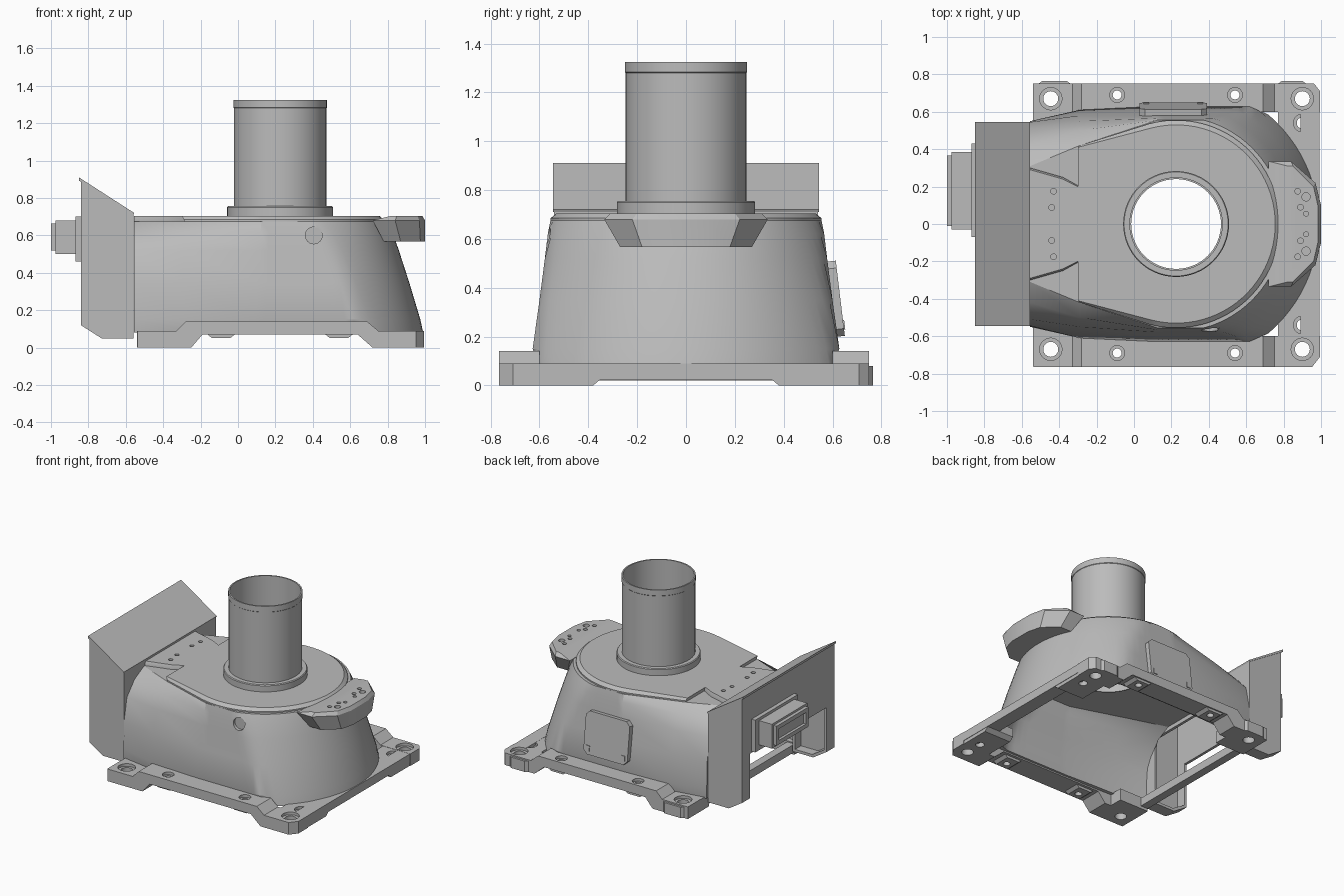
import bpy, bmesh
from math import sin, cos, pi, radians

if "Cube" in bpy.data.objects:
    bpy.data.objects.remove(bpy.data.objects["Cube"])

grey = bpy.data.materials.new("cast grey")
grey.use_nodes = True
grey.diffuse_color = (0.5, 0.5, 0.5, 1)
grey.node_tree.nodes["Principled BSDF"].inputs["Base Color"].default_value = (0.5, 0.5, 0.5, 1)

CX = 0.225  # column axis


def loft(name, rings, closed=False):
    """Skin equal-length rings; cap the ends, or join last ring to first."""
    bm = bmesh.new()
    vs = [[bm.verts.new(p) for p in r] for r in rings]
    n = len(vs[0])
    pairs = list(zip(vs, vs[1:])) + ([(vs[-1], vs[0])] if closed else [])
    for a, b in pairs:
        for i in range(n):
            j = (i + 1) % n
            bm.faces.new((a[i], a[j], b[j], b[i]))
    if not closed:
        bm.faces.new(vs[0][::-1])
        bm.faces.new(vs[-1])
    bmesh.ops.recalc_face_normals(bm, faces=bm.faces)
    me = bpy.data.meshes.new(name)
    bm.to_mesh(me)
    bm.free()
    me.materials.append(grey)
    ob = bpy.data.objects.new(name, me)
    bpy.context.collection.objects.link(ob)
    return ob


def prism(name, pts, axis, a, b):
    put = {"x": lambda p, t: (t, p[0], p[1]),
           "y": lambda p, t: (p[0], t, p[1]),
           "z": lambda p, t: (p[0], p[1], t)}[axis]
    return loft(name, [[put(p, t) for p in pts] for t in (a, b)])


def box(name, x0, x1, y0, y1, z0, z1):
    return prism(name, [(x0, y0), (x1, y0), (x1, y1), (x0, y1)], "z", z0, z1)


def circle(x, y, z, r, n=24):
    return [(x + r * cos(2 * pi * i / n), y + r * sin(2 * pi * i / n), z) for i in range(n)]


def activate(ob):
    bpy.ops.object.select_all(action="DESELECT")
    ob.select_set(True)
    bpy.context.view_layer.objects.active = ob


def cut(ob, cutter):
    activate(ob)
    m = ob.modifiers.new("cut", "BOOLEAN")
    m.operation, m.solver, m.object = "DIFFERENCE", "EXACT", cutter
    bpy.ops.object.modifier_apply(modifier=m.name)
    bpy.data.objects.remove(cutter)


def bore(ob, x, y, top, r, wide=0, bottom=-0.1):
    """Drill a hole from above, with an optional counterbore."""
    rings = [circle(x, y, bottom, r)]
    if wide:
        rings += [circle(x, y, top - 0.02, r), circle(x, y, top - 0.02, wide)]
    rings.append(circle(x, y, top + 0.05, wide or r))
    cut(ob, loft("drill", rings))


def mirrored(half):
    return half + [(x, -y, z) for x, y, z in reversed(half) if y > 1e-5]


def arc(r, z, cap, start=100, n=24):
    angles = [radians(start * (1 - i / n)) for i in range(n + 1)]
    return [(CX + r * cos(a), min(r * sin(a), cap), z) for a in angles]


# Hollow housing: rectangular at the left, round at the right
SECTIONS = [(0.08, 0.55, 0.595, 0.605, 0.765), (0.15, 0.55, 0.61, 0.628, 0.75),
            (0.35, 0.545, 0.58, 0.6, 0.69), (0.52, 0.51, 0.55, 0.578, 0.635),
            (0.62, 0.42, 0.5, 0.566, 0.6), (0.675, 0.31, 0.42, 0.555, 0.575)]


def housing_rings(wall=0.0):
    left = -0.65 if wall else -0.555
    rings = []
    for z, yl, ym, cap, r in SECTIONS:
        h = z - 0.1 if wall and (z > 0.5 or z < 0.1) else z
        rings.append(mirrored([(left, yl - wall, h), (-0.29, ym - wall, h)]
                              + arc(r - wall, h, cap - wall)))
    return rings


housing = loft("housing", housing_rings())
cut(housing, loft("hollow", housing_rings(0.035)))

# Side inspection hole
porthole = prism("drill", [(0.405 + p[0], 0.6 + p[1]) for p in circle(0, 0, 0, 0.045)], "y", -0.7, -0.55)
cut(housing, porthole)


# Raised deck with notched pockets
def deck_ring(z, r, s):
    return mirrored([(-0.555, 0.30 - s, z), (-0.38, 0.25 - s, z), (-0.29 - s, 0.2, z),
                     (-0.29 - s, 0.42 - s, z)] + arc(r, z, 1, 105))


deck = loft("deck", [deck_ring(0.65, 0.555, 0), deck_ring(0.685, 0.555, 0), deck_ring(0.705, 0.53, 0.01)])
for ob in (housing, deck):
    cut(ob, loft("drill", [circle(CX, 0, z, 0.245, 48) for z in (0.4, 0.8)]))
for s in (1, -1):
    for x, y in ((-0.43, 0.175), (-0.44, 0.088)):
        bore(deck, x, s * y, 0.705, 0.015, bottom=0.67)


# Column and collar
def tube(name, profile):
    return loft(name, [circle(CX, 0, z, r, 64) for r, z in profile], closed=True)


tube("column", [(0.247, 0.56), (0.247, 1.28), (0.25, 1.283), (0.25, 1.325), (0.24, 1.325), (0.24, 0.56)])
tube("collar", [(0.283, 0.69), (0.283, 0.75), (0.278, 0.756), (0.243, 0.756), (0.243, 0.69)])

# Bracket at the right end
bracket = loft("end_bracket", [
    mirrored([(x, y, z) for x, y in pts]) for z, pts in (
        (0.567, [(0.78, 0.27), (0.87, 0.27), (0.975, 0.18), (1.0, 0.08)]),
        (0.68, [(0.72, 0.335), (0.84, 0.335), (0.97, 0.22), (1.0, 0.1)]),
        (0.705, [(0.82, 0.31), (0.85, 0.31), (0.96, 0.2), (0.985, 0.09)]))])
for s in (1, -1):
    for x, y, r in ((0.875, 0.175, 0.015), (0.92, 0.145, 0.022), (0.89, 0.09, 0.015), (0.92, 0.055, 0.013)):
        bore(bracket, x, s * y, 0.705, r, bottom=0.66)

# Base frame: side rails with feet, corner blocks, end rails
RAIL = [(-0.54, 0), (-0.25, 0), (-0.19, 0.07), (0.64, 0.07), (0.72, 0), (0.995, 0),
        (0.995, 0.09), (0.75, 0.09), (0.69, 0.14), (-0.28, 0.14), (-0.33, 0.09), (-0.54, 0.09)]
for s, side, outer in ((1, "left", 0.75), (-1, "right", 0.765)):
    rail = prism(side + "_rail", RAIL, "y", s * 0.60, s * outer)
    cut(rail, prism("wedge", [(0.94, s * 0.78), (1.01, s * 0.78), (1.01, s * 0.69)], "z", -0.1, 0.3))
    cut(rail, prism("wedge", [(-0.53, s * 0.78), (-0.55, s * 0.78), (-0.55, s * 0.74)], "z", -0.1, 0.3))
    for x in (-0.445, 0.9):
        bore(rail, x, s * 0.67, 0.09, 0.04, 0.06)
    for x in (-0.09, 0.54):
        bore(rail, x, s * 0.69, 0.14, 0.024, 0.04)
    block = prism(side + "_corner_block",
                  [(s * y, z) for y, z in ((0.6, 0), (0.38, 0), (0.35, 0.025), (0.35, 0.088), (0.6, 0.088))],
                  "x", 0.77, 0.99)
    bore(block, 0.9, s * 0.54, 0.088, 0.03, 0.048)
    box(side + "_inner_foot", -0.54, -0.3, s * 0.5, s * 0.6, 0, 0.088)
    for x in (-0.09, 0.54):
        pad = loft(side + "_rail_pad",
                   [[(x + i * w, s * y, z) for i, y in ((-1, 0.62), (1, 0.62), (1, 0.74), (-1, 0.74))]
                    for w, z in ((0.05, 0.052), (0.075, 0.072))])
        bore(pad, x, s * 0.69, 0.072, 0.024)
    if s > 0:
        for x0, x1 in ((-0.51, -0.34), (0.77, 0.92)):
            prism("foot_boss", [(x0, 0.75), (x0 + 0.02, 0.765), (x1 - 0.02, 0.765), (x1, 0.75)], "z", 0, 0.08)
box("right_end_rail", 0.89, 0.993, -0.6, 0.6, 0.025, 0.089)
box("left_end_rail", -0.54, -0.48, -0.6, 0.6, 0.02, 0.08)

# Hollow rear cover: narrow legs either side of an open lower bay
cover = prism("rear_cover", [(-0.84, 0.12), (-0.73, 0.05), (-0.56, 0.05), (-0.56, 0.71), (-0.84, 0.89)], "y", -0.54, 0.54)
cut(cover, prism("hollow", [(-0.82, 0.13), (-0.72, 0.07), (-0.58, 0.07), (-0.58, 0.69), (-0.82, 0.84)], "y", -0.52, 0.52))
cut(cover, box("opening", -0.6, -0.5, -0.45, 0.45, 0.0, 0.55))
cut(cover, box("opening", -0.9, -0.55, -0.45, 0.45, 0.0, 0.45))
prism("cover_lid", [(-0.56, 0.71), (-0.555, 0.72), (-0.85, 0.91), (-0.85, 0.893)], "y", -0.545, 0.545)

# Socket on the rear cover
box("socket_plate", -0.87, -0.835, -0.07, 0.43, 0.46, 0.70)
box("socket_body", -0.975, -0.86, -0.03, 0.385, 0.5, 0.68)
rim = box("socket_rim", -1.0, -0.97, -0.01, 0.365, 0.52, 0.665)
cut(rim, box("recess", -1.1, -0.98, 0.02, 0.335, 0.55, 0.635))

# Access hatch on the tilted side wall
hatch_outline = [(-0.18, -0.125), (-0.15, -0.155), (0.15, -0.155), (0.18, -0.125),
                 (0.18, 0.125), (0.15, 0.155), (-0.15, 0.155), (-0.18, 0.125)]
hatch_parts = [prism("access_hatch", hatch_outline, "y", -0.02, 0.017)]
for s in (1, -1):
    hatch_parts.append(box("hatch_latch", s * 0.13, s * 0.16, 0.0, 0.022, -0.13, -0.09))
for ob in hatch_parts:
    ob.location = (0.21, 0.615, 0.355)
    ob.rotation_euler.x = 0.12

# Smooth round surfaces, keep hard edges
for ob in list(bpy.context.scene.objects):
    if ob.type == "MESH" and grey.name in ob.data.materials:
        activate(ob)
        bpy.ops.object.shade_smooth_by_angle(angle=radians(28))
